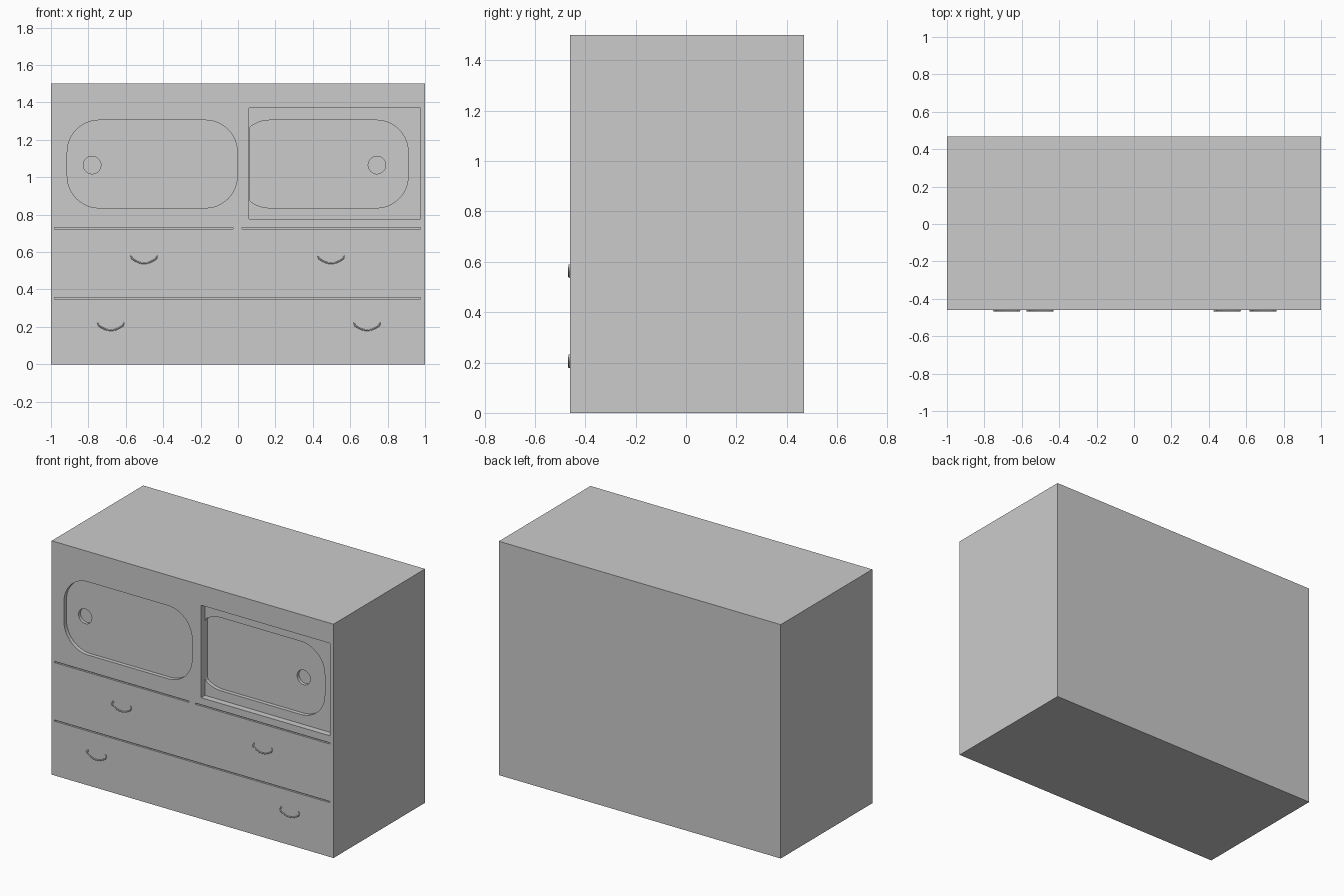
import bpy, bmesh, math

if "Cube" in bpy.data.objects:
    bpy.data.objects.remove(bpy.data.objects["Cube"])

FRONT, BACK = -0.46, 0.468
cutters = []


def prism(name, outline, y0, y1):
    """Extrude an x/z outline from y0 back to y1."""
    bm = bmesh.new()
    face = bm.faces.new([bm.verts.new((x, y0, z)) for x, z in outline])
    ext = bmesh.ops.extrude_face_region(bm, geom=[face])
    for v in ext["geom"]:
        if isinstance(v, bmesh.types.BMVert):
            v.co.y = y1
    bmesh.ops.recalc_face_normals(bm, faces=bm.faces)
    mesh = bpy.data.meshes.new(name)
    bm.to_mesh(mesh)
    bm.free()
    obj = bpy.data.objects.new(name, mesh)
    bpy.context.collection.objects.link(obj)
    return obj


def rect(x0, x1, z0, z1):
    return [(x0, z0), (x1, z0), (x1, z1), (x0, z1)]


def rounded(x0, x1, z0, z1, r, n=12):
    pts = []
    for i, (cx, cz) in enumerate([(x1 - r, z1 - r), (x0 + r, z1 - r),
                                  (x0 + r, z0 + r), (x1 - r, z0 + r)]):
        for k in range(n + 1):
            a = math.pi / 2 * (i + k / n)
            pts.append((cx + r * math.cos(a), cz + r * math.sin(a)))
    return pts


def circle(cx, cz, r, n=32):
    return [(cx + r * math.cos(2 * math.pi * k / n),
             cz + r * math.sin(2 * math.pi * k / n)) for k in range(n)]


def cut(name, outline, y0, y1):
    obj = prism(name, outline, y0, y1)
    obj.hide_render = True
    cutters.append(obj)


# Cabinet body
body = prism("cabinet_body", rect(-1, 1, 0, 1.5), FRONT, BACK)

# Left sliding door: rounded panel and finger hole
cut("left_panel_cutter", rounded(-0.913, -0.004, 0.836, 1.305, 0.17), FRONT - 0.05, FRONT + 0.025)
cut("left_pull_cutter", circle(-0.78, 1.065, 0.047), FRONT - 0.05, FRONT + 0.045)

# Right sliding door: set back, with its panel partly hidden by the left door
right = [(max(x, 0.0605), z) for x, z in rounded(0.0, 0.91, 0.836, 1.305, 0.17)]
cut("right_door_cutter", rect(0.06, 0.975, 0.777, 1.37), FRONT - 0.05, FRONT + 0.04)
cut("right_panel_cutter", right, FRONT + 0.02, FRONT + 0.065)
cut("right_pull_cutter", circle(0.743, 1.065, 0.047), FRONT + 0.03, FRONT + 0.085)

# Thin grooves above the drawers
for x0, x1, z in [(-0.98, -0.026, 0.728), (0.022, 0.975, 0.728), (-0.98, 0.975, 0.352)]:
    cut("drawer_groove_cutter", rect(x0, x1, z - 0.004, z + 0.004), FRONT - 0.05, FRONT + 0.012)

# Apply all the cuts to the body
bpy.context.view_layer.objects.active = body
for c in cutters:
    mod = body.modifiers.new("cut", 'BOOLEAN')
    mod.operation = 'DIFFERENCE'
    mod.solver = 'EXACT'
    mod.object = c
    bpy.ops.object.modifier_apply(modifier=mod.name)
    bpy.data.objects.remove(c)


# Curved bail handle with a small mount at each end
def handle(cx, z):
    curve = bpy.data.curves.new("drawer_handle", 'CURVE')
    curve.dimensions = '3D'
    curve.bevel_depth = 0.004
    curve.bevel_resolution = 2
    curve.use_fill_caps = True
    half = [(0.063, 0.0, 0.023), (0.069, -0.004, 0.016), (0.064, -0.004, 0.002),
            (0.046, -0.004, -0.009), (0.022, -0.004, -0.020)]
    path = [(-x, y, h) for x, y, h in half] + [(0, -0.004, -0.022)] + half[::-1]
    spline = curve.splines.new('POLY')
    spline.points.add(len(path) - 1)
    for p, (x, y, h) in zip(spline.points, path):
        p.co = (cx + x, FRONT + y, z + h, 1)
    obj = bpy.data.objects.new("drawer_handle", curve)
    bpy.context.collection.objects.link(obj)
    for side in (-1, 1):
        prism("handle_mount", circle(cx + side * 0.063, z + 0.021, 0.006, 12),
              FRONT - 0.006, FRONT + 0.005)


for cx, z in [(-0.502, 0.562), (0.498, 0.562), (-0.68, 0.204), (0.69, 0.204)]:
    handle(cx, z)
